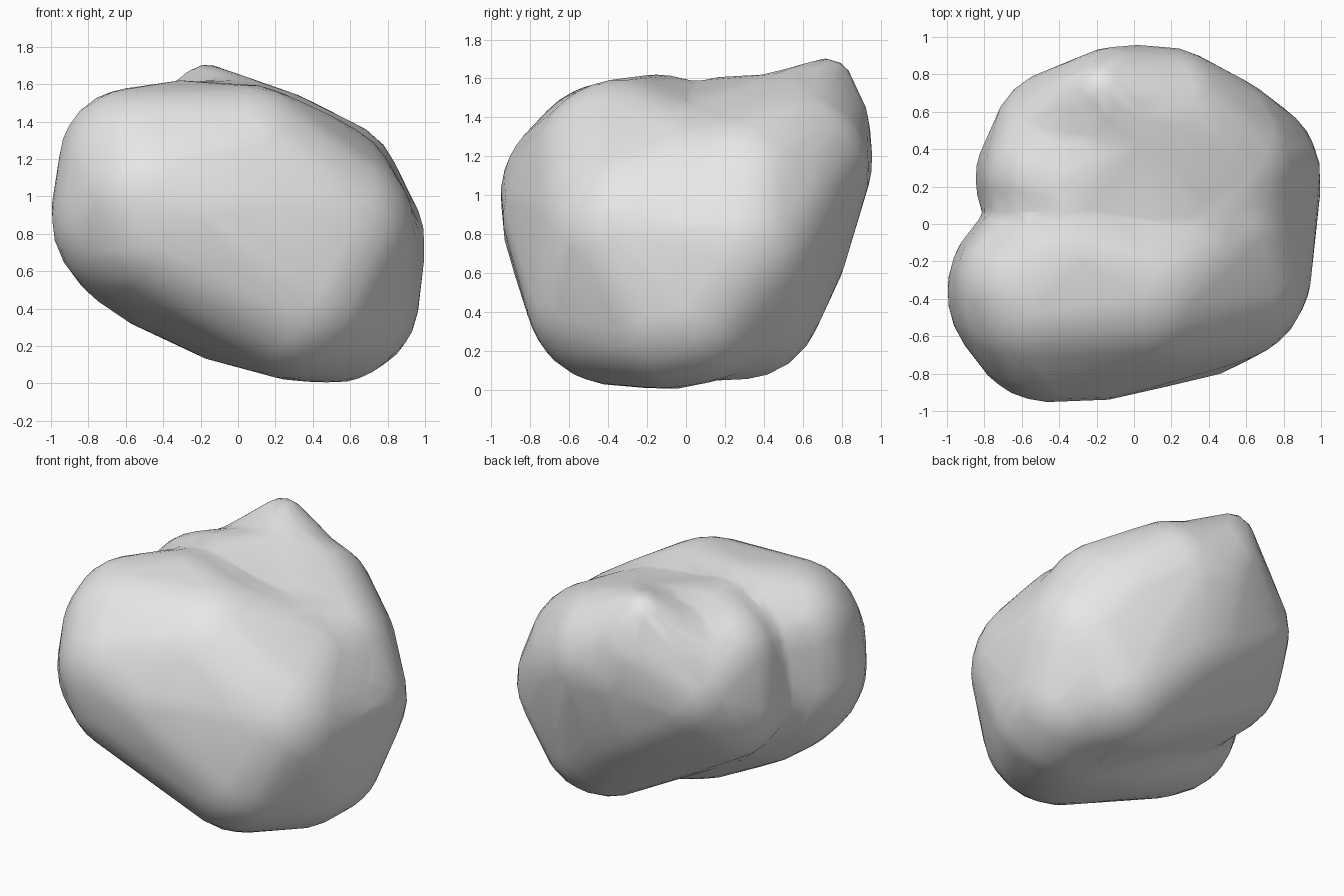
import bpy
import bmesh
from mathutils import Vector

cube = bpy.data.objects.get("Cube")
if cube:
    bpy.data.objects.remove(cube, do_unlink=True)

# Stone colour
stone = bpy.data.materials.new("grey_stone")
stone.use_nodes = True
grey = (0.8, 0.8, 0.8, 1)
stone.diffuse_color = grey
stone.node_tree.nodes["Principled BSDF"].inputs["Base Color"].default_value = grey

# Rounded lumps: centre x, y, z and radius; each group is wrapped in one skin
front_mass = [
    # left shoulder
    (-.5, -.38, 1.12, .46), (-.56, -.32, 1.18, .4), (-.5, -.36, .9, .5),
    (-.45, -.5, 1, .455), (-.42, -.53, .84, .41), (-.2, -.5, .9, .445),
    # left underside
    (-.35, -.25, .72, .46), (-.5, -.3, .8, .44),
    # crown
    (-.3, -.15, 1.1, .52), (.03, -.31, 1.1, .5), (.25, -.1, 1, .5),
    (.4, 0, .95, .47),
    # belly and right flank
    (.3, -.35, .5, .48), (.45, -.25, .8, .5), (.5, -.1, .44, .44),
    (.55, .05, .45, .42), (.52, .2, .7, .48), (0, -.2, .6, .5),
    (0, -.3, .8, .56), (.3, -.25, .85, .55), (.35, -.2, .55, .54),
]
back_mass = [
    # right corner
    (.55, .25, .75, .45), (.45, .3, 1, .43), (.4, .4, .98, .42),
    (.4, .15, .75, .58),
    # back bulge
    (0, .51, 1.18, .45), (.15, .52, 1.15, .43), (0, .3, .95, .58),
    # saddle towards the crown
    (-.3, .2, 1.15, .46), (.2, .15, 1.05, .47),
    # left side
    (-.42, .24, .92, .43), (-.35, .42, 1.08, .42), (-.45, .25, 1.2, .36),
    # underside
    (.38, .27, .49, .44), (.15, .38, .75, .45), (.4, 0, .5, .46),
    (-.25, .05, .8, .45),
]
peak = [
    (-.17, .72, 1.57, .14), (-.1, .63, 1.33, .32),
    (0, .51, 1.18, .45), (-.35, .42, 1.08, .42),
]

# Unit sphere points shared by all lumps
ball = bmesh.new()
bmesh.ops.create_icosphere(ball, subdivisions=4, radius=1)
sphere_points = [v.co.copy() for v in ball.verts]
ball.free()


def wrap(bm, lumps):
    """Stretch a convex skin over a group of round lumps."""
    verts = [bm.verts.new(Vector((x, y, z)) + p * r)
             for x, y, z, r in lumps for p in sphere_points]
    bmesh.ops.convex_hull(bm, input=verts)
    loose = [v for v in bm.verts if not v.link_faces]
    bmesh.ops.delete(bm, geom=loose, context='VERTS')


bm = bmesh.new()
for group in (front_mass, back_mass, peak):
    wrap(bm, group)
bmesh.ops.recalc_face_normals(bm, faces=bm.faces)
mesh = bpy.data.meshes.new("boulder")
bm.to_mesh(mesh)
bm.free()
mesh.materials.append(stone)
boulder = bpy.data.objects.new("boulder", mesh)
bpy.context.collection.objects.link(boulder)
bpy.context.view_layer.objects.active = boulder
boulder.select_set(True)

# Fuse the masses, soften the seams and thin to a light mesh
fuse = boulder.modifiers.new("fuse", 'REMESH')
fuse.mode = 'VOXEL'
fuse.voxel_size = 0.03
soften = boulder.modifiers.new("soften", 'SMOOTH')
soften.factor = 0.5
soften.iterations = 10
thin = boulder.modifiers.new("thin", 'DECIMATE')
thin.ratio = 0.035
for name in ("fuse", "soften", "thin"):
    bpy.ops.object.modifier_apply(modifier=name)

bpy.ops.object.shade_smooth_by_angle(angle=0.8)
